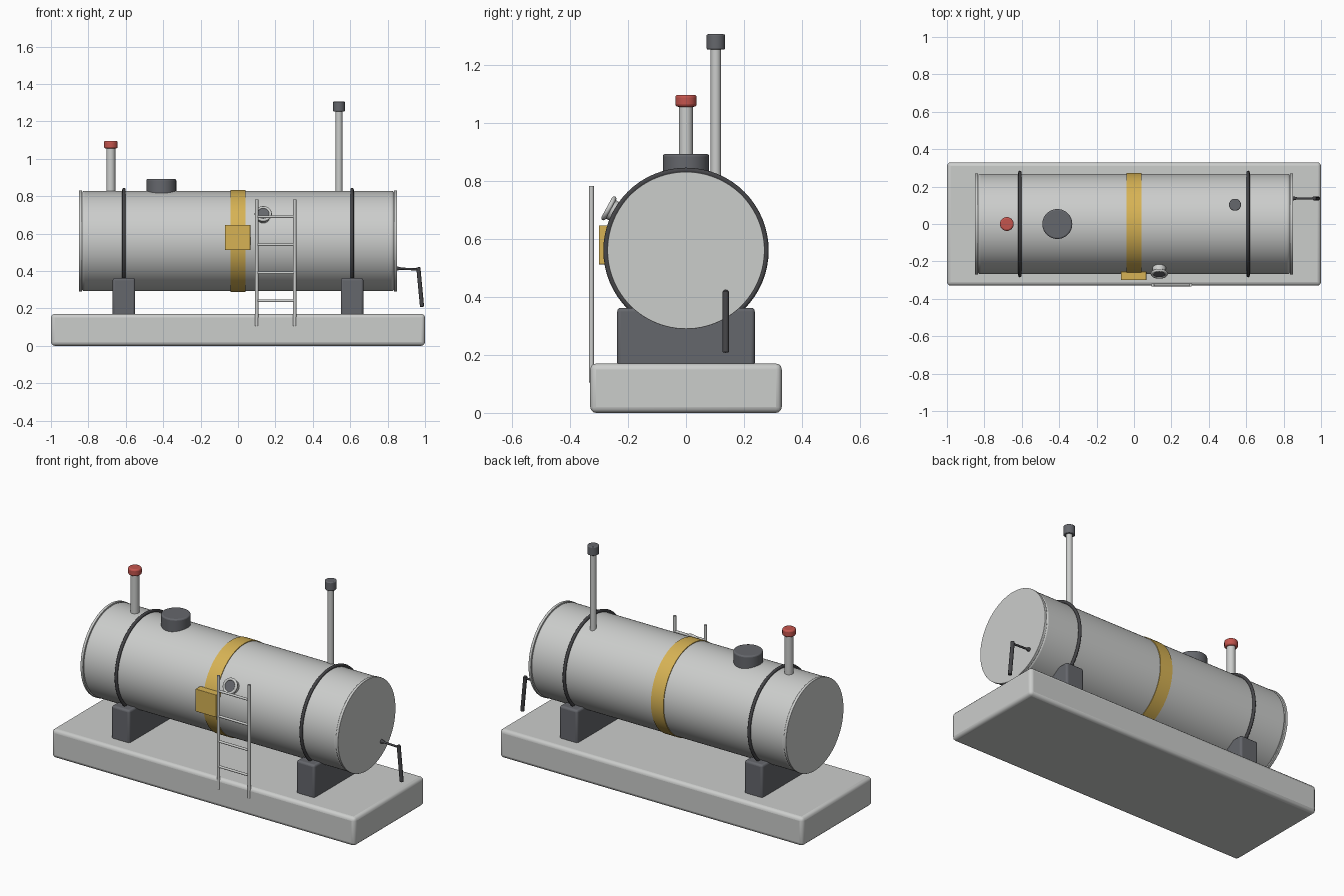
import bpy, math
from mathutils import Vector

cube = bpy.data.objects.get("Cube")
if cube:
    bpy.data.objects.remove(cube, do_unlink=True)


def material(name, r, g, b):
    m = bpy.data.materials.new(name)
    m.use_nodes = True
    m.diffuse_color = (r, g, b, 1)
    bsdf = next(n for n in m.node_tree.nodes if n.type == 'BSDF_PRINCIPLED')
    bsdf.inputs["Base Color"].default_value = (r, g, b, 1)
    return m


LIGHT = material("light grey paint", 0.60, 0.61, 0.60)
DARK = material("dark grey steel", 0.13, 0.135, 0.15)
BLACK = material("black steel", 0.06, 0.06, 0.065)
YELLOW = material("yellow paint", 0.68, 0.45, 0.09)
RED = material("red paint", 0.55, 0.09, 0.075)

AXIS_Z, RADIUS = 0.56, 0.268


def finish(name, mat, bevel=0.0, segments=3):
    ob = bpy.context.object
    ob.name = name
    ob.data.materials.append(mat)
    bpy.ops.object.transform_apply(location=False, rotation=True, scale=True)
    if bevel:
        mod = ob.modifiers.new("Bevel", 'BEVEL')
        mod.width, mod.segments, mod.limit_method = bevel, segments, 'ANGLE'
    bpy.ops.object.shade_smooth_by_angle(angle=math.radians(40))
    return ob


def box(name, mat, low, high, bevel=0.0):
    low, high = Vector(low), Vector(high)
    bpy.ops.mesh.primitive_cube_add(size=1, location=(low + high) / 2)
    bpy.context.object.scale = high - low
    return finish(name, mat, bevel)


def rod(name, mat, start, end, radius, bevel=0.0, sides=32, tip=None):
    start, end = Vector(start), Vector(end)
    span = end - start
    bpy.ops.mesh.primitive_cone_add(
        vertices=sides, radius1=radius, radius2=radius if tip is None else tip,
        depth=span.length, location=(start + end) / 2,
        rotation=span.to_track_quat('Z', 'Y').to_euler())
    return finish(name, mat, bevel)


def ring(name, mat, centre, normal, major, minor):
    bpy.ops.mesh.primitive_torus_add(
        major_radius=major, minor_radius=minor, major_segments=64, minor_segments=12,
        location=centre, rotation=Vector(normal).to_track_quat('Z', 'Y').to_euler())
    return finish(name, mat)


# Plinth and tank
box("base_slab", LIGHT, (-1, -0.33, 0), (1, 0.33, 0.17), 0.02)
rod("tank_body", LIGHT, (-0.837, 0, AXIS_Z), (0.837, 0, AXIS_Z), RADIUS, 0.015, 96)
rod("centre_band", YELLOW, (-0.041, 0, AXIS_Z), (0.041, 0, AXIS_Z), RADIUS + 0.004, 0, 96)

# Parts repeated at both ends
for side, s in (("left", 1), ("right", -1)):
    rod(side + "_end_plate", LIGHT, (s * 0.834, 0, AXIS_Z), (s * 0.85, 0, AXIS_Z),
        0.271, 0.002, 96)
    box(side + "_saddle", DARK, (s * 0.61 - 0.06, -0.237, 0.16),
        (s * 0.61 + 0.06, 0.237, 0.362), 0.012)
    ring(side + "_strap", BLACK, (s * 0.61, 0, AXIS_Z), (1, 0, 0), 0.276, 0.009)

# Fittings on top
rod("manhole_cover", DARK, (-0.41, 0, 0.79), (-0.41, 0, 0.892), 0.08, 0.008, 48)
rod("filler_pipe", LIGHT, (-0.68, 0, 0.79), (-0.68, 0, 1.07), 0.024)
rod("filler_cap", RED, (-0.68, 0, 1.055), (-0.68, 0, 1.096), 0.037, 0.009)
rod("vent_pipe", LIGHT, (0.54, 0.103, 0.77), (0.54, 0.103, 1.27), 0.018)
rod("vent_cap", DARK, (0.54, 0.103, 1.252), (0.54, 0.103, 1.305), 0.032, 0.005)

# Front notice plate and tilted gauge
box("notice_plate", YELLOW, (-0.07, -0.30, 0.512), (0.066, -0.255, 0.646), 0.002)
out = Vector((0, -0.88, 0.48)).normalized()
root = Vector((0.135, 0, AXIS_Z))
rod("gauge_body", LIGHT, root + out * 0.26, root + out * 0.303, 0.036)
ring("gauge_bezel", LIGHT, root + out * 0.303, out, 0.038, 0.008)
rod("gauge_face", DARK, root + out * 0.29, root + out * 0.307, 0.033)

# Ladder
for side, x in (("right", 0.10), ("left", 0.303)):
    rod(side + "_ladder_rail", LIGHT, (x, -0.326, 0.105), (x, -0.326, 0.782), 0.009, 0.002, 16)
for i in range(4):
    z = 0.24 + i * 0.15
    rod("ladder_rung", LIGHT, (0.10, -0.326, z), (0.303, -0.326, z), 0.007, 0, 12)

# Crank lever on the left end
rod("lever_boss", BLACK, (0.848, 0.137, 0.413), (0.872, 0.137, 0.413), 0.012, 0, 16, 0.006)
rod("lever_shaft", BLACK, (0.85, 0.137, 0.413), (0.966, 0.137, 0.408), 0.006, 0, 16)
rod("lever_arm", BLACK, (0.964, 0.137, 0.42), (0.984, 0.137, 0.208), 0.011, 0.003, 16)
